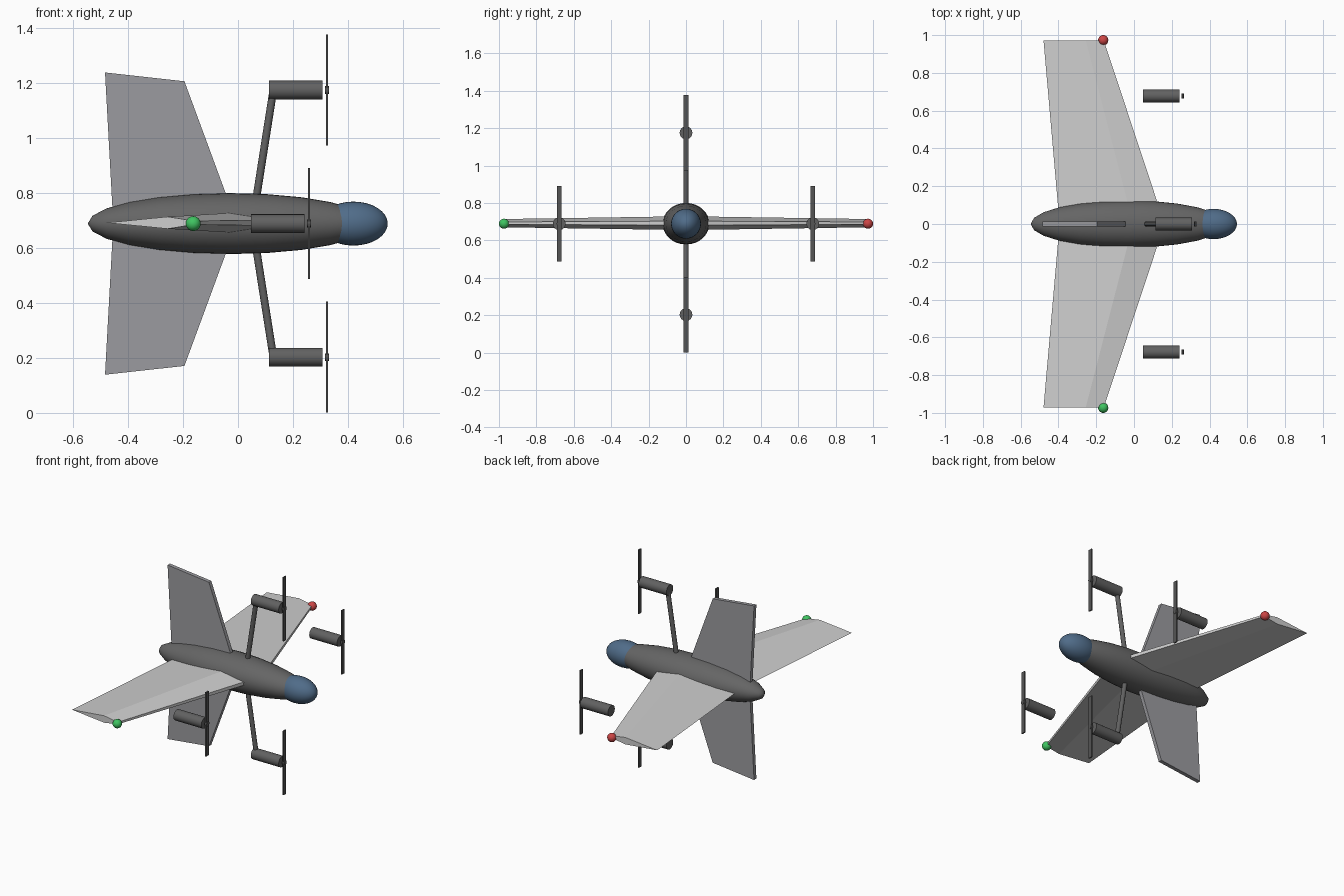
import bpy, bmesh, math
from mathutils import Vector

cube = bpy.data.objects.get("Cube")
if cube:
    bpy.data.objects.remove(cube, do_unlink=True)

AXIS_Z = 0.689   # height of the body centreline


def material(name, r, g, b):
    m = bpy.data.materials.new(name)
    m.use_nodes = True
    m.diffuse_color = (r, g, b, 1)
    m.node_tree.nodes["Principled BSDF"].inputs["Base Color"].default_value = (r, g, b, 1)
    return m


BODY = material("body dark grey", 0.13, 0.13, 0.13)
WING = material("wing light grey", 0.62, 0.62, 0.62)
FIN = material("fin mid grey", 0.33, 0.33, 0.35)
MOTOR = material("motor dark grey", 0.12, 0.12, 0.12)
PROP = material("propeller charcoal", 0.09, 0.09, 0.09)
BLUE = material("nose blue", 0.08, 0.15, 0.25)
RED = material("light red", 0.6, 0.06, 0.06)
GREEN = material("light green", 0.05, 0.55, 0.12)


def finish(obj, name, mat, smooth=True):
    obj.name = name
    obj.data.materials.append(mat)
    if smooth:
        bpy.ops.object.shade_smooth_by_angle(angle=math.radians(35))
    return obj


def ellipsoid(name, loc, radii, mat, segments=32, rings=16):
    # poles lie along x
    bpy.ops.mesh.primitive_uv_sphere_add(segments=segments, ring_count=rings, radius=1,
                                         location=loc, rotation=(0, math.pi / 2, 0))
    obj = bpy.context.object
    rx, ry, rz = radii
    obj.scale = (rz, ry, rx)
    return finish(obj, name, mat)


def rod(name, start, end, radius, mat, sides=24):
    a, b = Vector(start), Vector(end)
    bpy.ops.mesh.primitive_cylinder_add(vertices=sides, radius=radius, depth=(b - a).length,
                                        location=(a + b) / 2)
    obj = bpy.context.object
    obj.rotation_euler = (b - a).to_track_quat('Z', 'Y').to_euler()
    return finish(obj, name, mat)


def loft(name, loops, mat):
    # closed solid through matching outline loops
    bm = bmesh.new()
    rows = [[bm.verts.new(p) for p in loop] for loop in loops]
    n = len(rows[0])
    for lower, upper in zip(rows, rows[1:]):
        for i in range(n):
            j = (i + 1) % n
            bm.faces.new((lower[i], lower[j], upper[j], upper[i]))
    bm.faces.new(rows[0])
    bm.faces.new(rows[-1])
    bmesh.ops.recalc_face_normals(bm, faces=bm.faces)
    mesh = bpy.data.meshes.new(name)
    bm.to_mesh(mesh)
    bm.free()
    obj = bpy.data.objects.new(name, mesh)
    bpy.context.collection.objects.link(obj)
    return finish(obj, name, mat, smooth=False)


# Fuselage and coloured nose
ellipsoid("fuselage", (-0.03, 0, AXIS_Z), (0.517, 0.125, 0.111), BODY, 32, 12)
ellipsoid("nose_dome", (0.42, 0, AXIS_Z), (0.125, 0.08, 0.08), BLUE)

# Wing: tapered airfoil from tip to tip
AIRFOIL = [(0, 0.3), (0.3, 1), (1, 0), (0.3, -1), (0, -0.3)]


def wing_section(y, lead, trail, half):
    return [(lead + (trail - lead) * f, y, AXIS_Z + 0.003 + half * h) for f, h in AIRFOIL]


loft("wing", [wing_section(-0.972, -0.16, -0.479, 0.022),
              wing_section(0, 0.162, -0.394, 0.037),
              wing_section(0.972, -0.16, -0.479, 0.022)], WING)

# Upper and lower fins, motor arms
FIN_OUTLINE = [(-0.004, 0), (-0.195, 0.518), (-0.484, 0.55), (-0.454, 0)]
for label, s in (("upper", 1), ("lower", -1)):
    loft(label + "_fin", [[(x, y, AXIS_Z + s * h) for x, h in FIN_OUTLINE]
                          for y in (-0.012, 0.012)], FIN)
    rod(label + "_motor_arm", (0.052, 0, AXIS_Z), (0.128, 0, AXIS_Z + s * 0.482),
        0.014, MOTOR, 12)


def motor_unit(label, x, y, z):
    rod(label + "_motor", (x, y, z), (x + 0.195, y, z), 0.034, MOTOR)
    hub = x + 0.211
    rod(label + "_propeller_hub", (hub - 0.007, y, z), (hub + 0.007, y, z), 0.014, PROP, 16)
    bpy.ops.mesh.primitive_cube_add(size=1, location=(hub, y, z))
    blade = bpy.context.object
    blade.scale = (0.008, 0.026, 0.404)
    finish(blade, label + "_propeller", PROP, smooth=False)


# Four motors: two on arms, two level with the wing
motor_unit("upper", 0.113, 0, AXIS_Z + 0.486)
motor_unit("lower", 0.113, 0, AXIS_Z - 0.486)
motor_unit("port", 0.047, 0.678, AXIS_Z)
motor_unit("starboard", 0.047, -0.678, AXIS_Z)

# Wingtip lights
for name, s, mat in (("red_tip_light", 1, RED), ("green_tip_light", -1, GREEN)):
    ellipsoid(name, (-0.163, s * 0.973, AXIS_Z), (0.027, 0.027, 0.027), mat, 20, 12)
